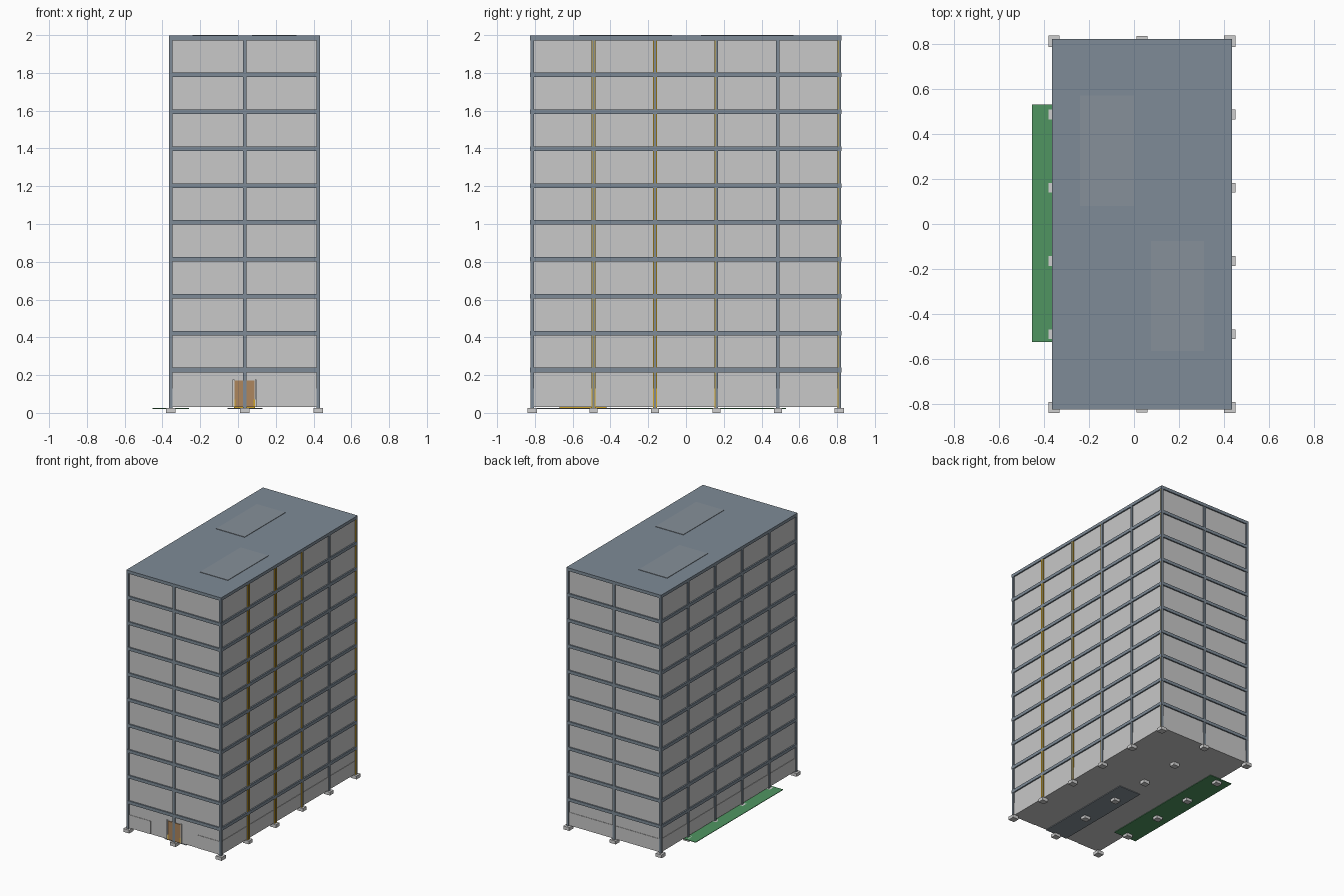
import bpy

cube = bpy.data.objects.get("Cube")
if cube:
    bpy.data.objects.remove(cube, do_unlink=True)


def material(name, r, g, b):
    m = bpy.data.materials.new(name)
    m.use_nodes = True
    m.diffuse_color = (r, g, b, 1)
    m.node_tree.nodes["Principled BSDF"].inputs["Base Color"].default_value = (r, g, b, 1)
    return m


WALL = material("light grey", 0.58, 0.58, 0.58)
STEEL = material("slate steel", 0.21, 0.26, 0.31)
GLASS = material("slate glass", 0.24, 0.28, 0.32)
CONCRETE = material("concrete", 0.62, 0.62, 0.62)
GRASS = material("lawn green", 0.08, 0.30, 0.12)
YELLOW = material("amber yellow", 0.65, 0.38, 0.02)
WOOD = material("door wood", 0.42, 0.24, 0.11)


def box(name, x, y, z, mat):
    """Box from (min, max) ranges along each axis."""
    corners = [(a, b, c) for a in x for b in y for c in z]
    faces = [(0, 1, 3, 2), (4, 6, 7, 5), (0, 4, 5, 1),
             (2, 3, 7, 6), (0, 2, 6, 4), (1, 5, 7, 3)]
    mesh = bpy.data.meshes.new(name)
    mesh.from_pydata(corners, [], faces)
    mesh.materials.append(mat)
    ob = bpy.data.objects.new(name, mesh)
    bpy.context.collection.objects.link(ob)
    return ob


def around(c, half):
    return (c - half, c + half)


X0, X1, Y0, Y1 = -0.355, 0.425, -0.815, 0.812
MID = (X0 + X1) / 2
BASE = 0.025
cols_x = [X0, MID, X1]
cols_y = [Y0 + (Y1 - Y0) * i / 5 for i in range(6)]

# Main walls
box("walls", (X0, X1), (Y0, Y1), (0.03, 1.975), WALL)

# Ground floor plinth panels, open at the entrance
plinth = (0.03, 0.13)
out = 0.003
for side, x in (("right", X0), ("left", X1)):
    box(side + "_plinth", around(x, out), (Y0 - out, Y1 + out), plinth, WALL)
box("back_plinth", (X0, X1), around(Y1, out), plinth, WALL)
box("front_plinth_right", (X0, -0.165), around(Y0, out), plinth, WALL)
box("front_plinth_left", (0.23, X1), around(Y0, out), plinth, WALL)

# Floor bands around each storey
for i in range(10):
    z = 0.227 + i * 0.1953
    box("floor_band", (X0 - 0.01, X1 + 0.01), (Y0 - 0.01, Y1 + 0.01),
        around(z, 0.012), STEEL)

# Roof slab and flat skylights
box("roof", (X0 - 0.004, X1 + 0.004), (Y0 - 0.004, Y1 + 0.004), (1.98, 1.994), WALL)
box("back_skylight", (-0.24, 0.0), (0.08, 0.57), (1.99, 2.0), GLASS)
box("front_skylight", (0.075, 0.31), (-0.565, -0.075), (1.99, 2.0), GLASS)

# Columns on the outside, footings on the whole grid
for i, x in enumerate(cols_x):
    for j, y in enumerate(cols_y):
        edge_x, edge_y = i != 1, j in (0, 5)
        half = 0.025 if edge_x and edge_y else 0.022
        box("footing", around(x, 0.025), around(y, half), (0, BASE), CONCRETE)
        if edge_x or edge_y:
            box("column", around(x, 0.009), around(y, 0.009), (BASE, 1.975), STEEL)

# Yellow strips beside some columns of the left facade
for j, side in ((1, -1), (1, 1), (2, -1), (2, 1), (3, -1), (5, -1)):
    box("column_strip", (X1, X1 + 0.0095),
        around(cols_y[j] + side * 0.008, 0.003), (BASE, 1.975), YELLOW)

# Entrance: double door, jambs and low yellow guards
for s in (-1, 1):
    box("door_leaf", sorted((MID + s * 0.004, MID + s * 0.053)),
        around(Y0, 0.005), (0.03, 0.172), WOOD)
    box("door_jamb", around(MID + s * 0.059, 0.005), around(Y0, 0.008), (0.03, 0.178), CONCRETE)
    box("door_guard", around(MID + s * 0.052, 0.005), around(Y0, 0.007), (0.03, 0.07), YELLOW)

# Ground plates
box("lawn", (-0.453, -0.26), (-0.525, 0.53), (0.021, 0.025), GRASS)
box("entrance_path", (-0.055, 0.13), (-0.81, 0.0), (0.021, 0.026), GLASS)
box("path_marking", (-0.02, 0.09), (-0.67, -0.42), (0.026, 0.031), YELLOW)
